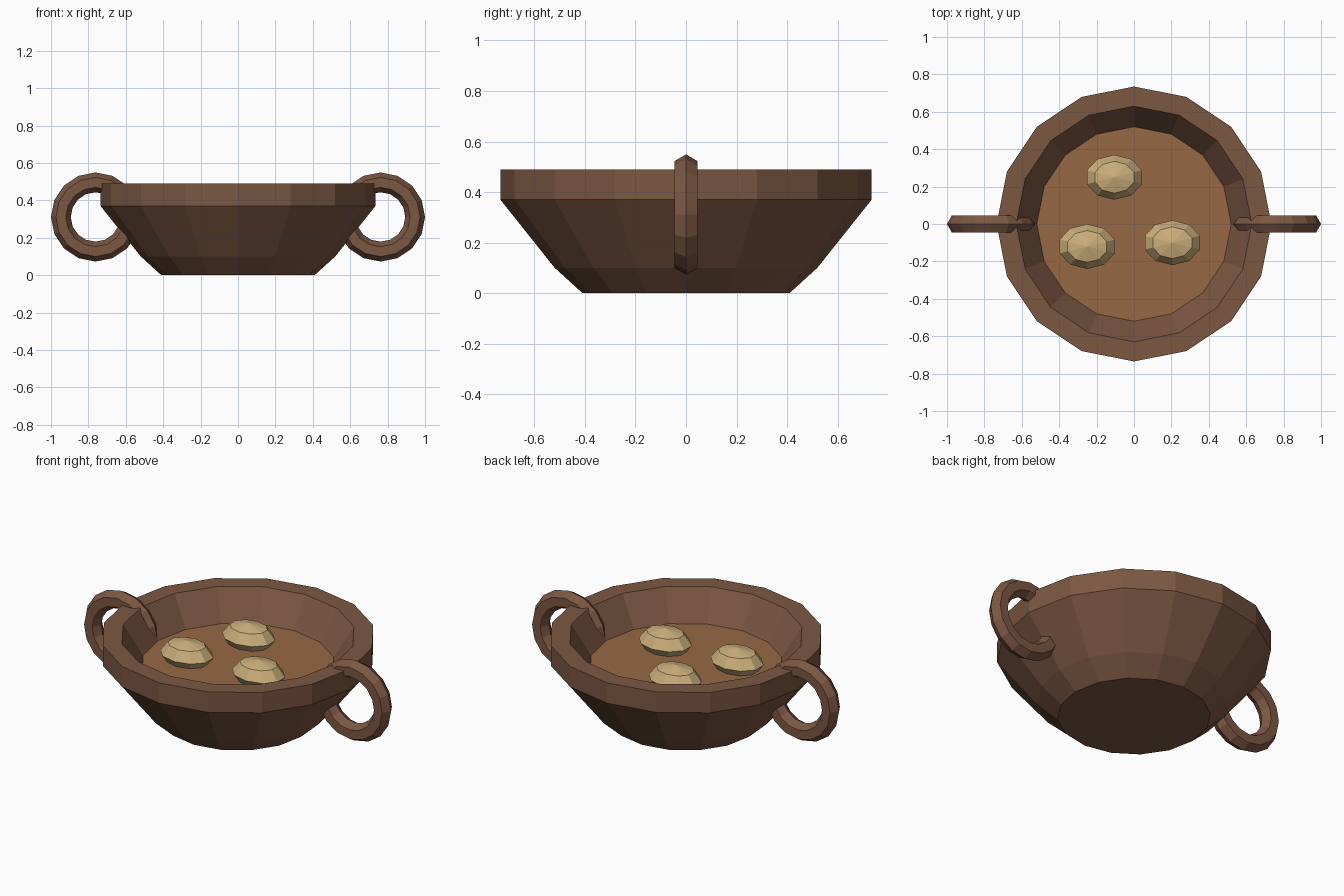
import bpy
import bmesh
import math
from mathutils import Matrix

if "Cube" in bpy.data.objects:
    bpy.data.objects.remove(bpy.data.objects["Cube"])


def material(name, rgb):
    m = bpy.data.materials.new(name)
    m.diffuse_color = (*rgb, 1)
    m.use_nodes = True
    m.node_tree.nodes["Principled BSDF"].inputs["Base Color"].default_value = m.diffuse_color
    return m


def add_object(name, bm, mat):
    bmesh.ops.recalc_face_normals(bm, faces=bm.faces)
    mesh = bpy.data.meshes.new(name)
    bm.to_mesh(mesh)
    bm.free()
    mesh.materials.append(mat)
    ob = bpy.data.objects.new(name, mesh)
    bpy.context.collection.objects.link(ob)
    return ob


def lathe(profile, sides, closed=False):
    """Spin (radius, height) points about z; open profiles get flat end caps."""
    bm = bmesh.new()
    rings = []
    for r, z in profile:
        angles = [2 * math.pi * i / sides for i in range(sides)]
        rings.append([bm.verts.new((r * math.cos(a), r * math.sin(a), z)) for a in angles])
    pairs = list(zip(rings, rings[1:]))
    if closed:
        pairs.append((rings[-1], rings[0]))
    else:
        bm.faces.new(rings[0])
        bm.faces.new(rings[-1])
    for low, high in pairs:
        for i in range(sides):
            j = (i + 1) % sides
            bm.faces.new((low[i], low[j], high[j], high[i]))
    return bm


clay = material("clay", (0.20, 0.095, 0.055))
broth = material("broth", (0.31, 0.14, 0.06))
dough = material("dough", (0.60, 0.43, 0.20))

# Bowl: outer wall, thick rim, inner wall and floor
add_object("bowl", lathe([(0.41, 0), (0.52, 0.10), (0.735, 0.37), (0.735, 0.49),
                          (0.63, 0.49), (0.52, 0.32), (0.40, 0.14)], 16), clay)

# Soup surface
add_object("soup", lathe([(0.51, 0.30), (0.522, 0.32)], 16), broth)

# Ring handles with hexagonal section, standing in the xz plane
section = [(0.185 + 0.053 * math.cos(k * math.pi / 3),
            0.053 * math.sin(k * math.pi / 3)) for k in range(6)]
for side, label in ((-1, "left"), (1, "right")):
    ring = lathe(section, 16, closed=True)
    ring.transform(Matrix.Translation((side * 0.762, 0, 0.311))
                   @ Matrix.Rotation(math.pi / 2, 4, 'X'))
    add_object(label + "_handle", ring, clay)

# Dumplings floating in the soup
for n, (x, y) in enumerate([(-0.105, 0.25), (-0.25, -0.12), (0.205, -0.10)], 1):
    bm = bmesh.new()
    bmesh.ops.create_uvsphere(bm, u_segments=10, v_segments=4, radius=1)
    bm.transform(Matrix.Translation((x, y, 0.36)) @ Matrix.Diagonal((0.155, 0.12, 0.08, 1)))
    add_object(f"dumpling_{n}", bm, dough)
